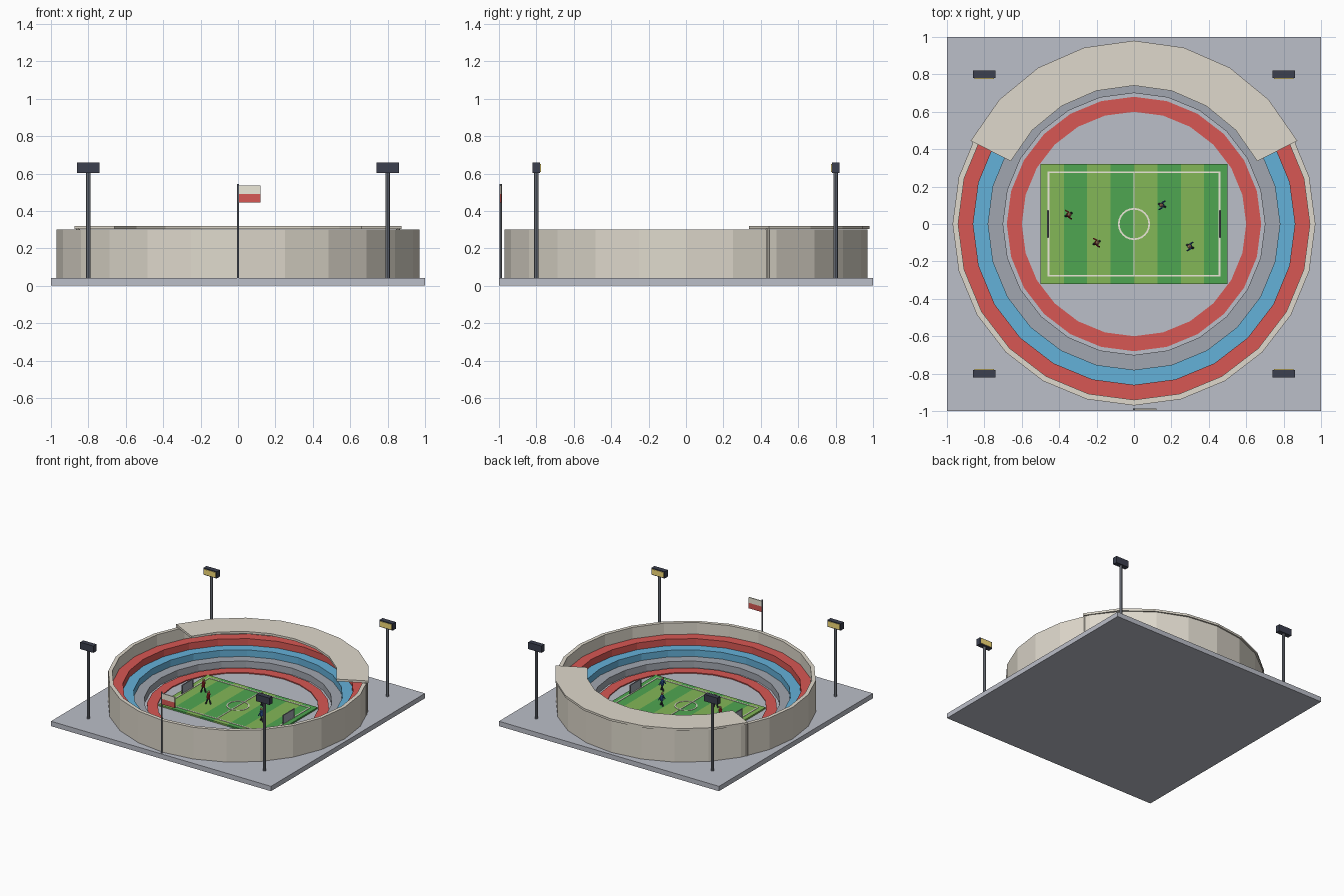
import bpy, bmesh
from math import sin, cos, pi, radians
from mathutils import Matrix, Vector

if "Cube" in bpy.data.objects:
    bpy.data.objects.remove(bpy.data.objects["Cube"])


def material(name, rgb):
    m = bpy.data.materials.new(name)
    lin = [(c / 255) ** 2.2 for c in rgb]
    m.diffuse_color = (*lin, 1)
    m.use_nodes = True
    m.node_tree.nodes["Principled BSDF"].inputs["Base Color"].default_value = m.diffuse_color
    return m


CREAM = material("cream", (222, 216, 203))
CONCRETE = material("concrete", (186, 189, 199))
STEP = material("step_grey", (160, 165, 174))
RED = material("red", (214, 88, 84))
BLUE = material("blue", (100, 175, 215))
LIGHT_GREEN = material("light_green", (130, 182, 88))
DARK_GREEN = material("dark_green", (80, 165, 82))
WHITE = material("white", (236, 232, 215))
STEEL = material("steel", (125, 130, 140))
DARK = material("dark", (62, 66, 80))
LAMP = material("lamp", (245, 220, 120))
SHIRT_RED = material("shirt_red", (190, 50, 55))
SHIRT_BLUE = material("shirt_blue", (60, 100, 170))
SKIN = material("skin", (205, 155, 120))


def finish(name, bm, mat):
    bmesh.ops.recalc_face_normals(bm, faces=bm.faces)
    me = bpy.data.meshes.new(name)
    bm.to_mesh(me)
    bm.free()
    ob = bpy.data.objects.new(name, me)
    me.materials.append(mat)
    bpy.context.collection.objects.link(ob)
    return ob


def box(name, lo, hi, mat):
    lo, hi = Vector(lo), Vector(hi)
    bm = bmesh.new()
    bmesh.ops.create_cube(bm, size=1, matrix=Matrix.Translation((lo + hi) / 2)
                          @ Matrix.Diagonal((*(hi - lo), 1)))
    return finish(name, bm, mat)


def rod(name, a, b, r, mat, sides=8):
    a, b = Vector(a), Vector(b)
    d = b - a
    bm = bmesh.new()
    bmesh.ops.create_cone(bm, cap_ends=True, segments=sides, radius1=r, radius2=r, depth=d.length,
                          matrix=Matrix.Translation((a + b) / 2)
                          @ d.to_track_quat('Z', 'Y').to_matrix().to_4x4())
    return finish(name, bm, mat)


def ring(name, r0, r1, z0, z1, mat, n=24, start=0, end=360):
    """Rectangular section swept round the z axis, full circle or arc."""
    closed = end - start == 360
    bm = bmesh.new()
    rows = []
    for i in range(n if closed else n + 1):
        a = radians(start + (end - start) * i / n)
        rows.append([bm.verts.new((r * cos(a), r * sin(a), z))
                     for r, z in ((r0, z0), (r1, z0), (r1, z1), (r0, z1))])
    for i in range(n):
        p, q = rows[i], rows[(i + 1) % len(rows)]
        for k in range(4):
            bm.faces.new((p[k], p[k - 1], q[k - 1], q[k]))
    if not closed:
        bm.faces.new(rows[0])
        bm.faces.new(rows[-1])
    return finish(name, bm, mat)


# Ground slab, running track, stepped stands and outer wall
G = 0.04
box("ground_slab", (-1, -1, 0), (1, 1, G), CONCRETE)
ring("running_track", 0.60, 0.68, G, 0.048, RED)
ring("lower_stand", 0.70, 0.78, G, 0.095, STEP)
ring("middle_stand", 0.78, 0.86, G, 0.15, BLUE)
ring("upper_stand", 0.86, 0.94, G, 0.205, RED)
ring("outer_wall", 0.94, 0.97, G, 0.30, CREAM)

# Roof over the rear stand with end posts
ring("stand_roof", 0.74, 0.98, 0.302, 0.32, CREAM, 8, 27, 153)
for a in (radians(27), radians(153)):
    x, y = 0.96 * cos(a), 0.96 * sin(a)
    rod("roof_post", (x, y, G), (x, y, 0.305), 0.01, CREAM)

# Pitch stripes and markings
for i in range(8):
    x = -0.5 + i * 0.125
    box("pitch_stripe", (x, -0.32, G), (x + 0.125, 0.32, 0.052),
        DARK_GREEN if i % 2 else LIGHT_GREEN)
Z0, Z1 = 0.05, 0.055
for s in (-1, 1):
    box("side_line", (-0.46, s * 0.277 - 0.005, Z0), (0.46, s * 0.277 + 0.005, Z1), WHITE)
    box("end_line", (s * 0.457 - 0.005, -0.28, Z0), (s * 0.457 + 0.005, 0.28, Z1), WHITE)
box("halfway_line", (-0.004, -0.28, Z0), (0.004, 0.28, Z1), WHITE)
ring("centre_circle", 0.077, 0.086, Z0, Z1, WHITE)

# Goals: posts, crossbar and net strands
for s in (-1, 1):
    x = s * 0.46
    for y in (-0.07, 0.07):
        rod("goal_post", (x, y, 0.05), (x, y, 0.125), 0.005, STEEL, 6)
    rod("goal_crossbar", (x, -0.073, 0.123), (x, 0.073, 0.123), 0.005, STEEL, 6)
    box("goal_net", (x - 0.001, -0.07, 0.052), (x + 0.001, 0.07, 0.122), STEP)


# Players in a running stance
def player(px, py, shirt, face):
    def p(x, y, z):
        return (px + face * x, py + y, 0.052 + z)
    rod("player_torso", p(0, 0, 0.045), p(0.003, 0, 0.085), 0.013, shirt)
    bm = bmesh.new()
    bmesh.ops.create_icosphere(bm, subdivisions=1, radius=0.012,
                               matrix=Matrix.Translation(p(0.004, 0, 0.1)))
    finish("player_head", bm, SKIN)
    for s in (-1, 1):
        rod("player_leg", p(0, s * 0.007, 0.048), p(s * 0.016, s * 0.008, 0), 0.006, DARK, 6)
        rod("player_arm", p(0, s * 0.014, 0.08), p(-s * 0.015, s * 0.022, 0.05), 0.0045, shirt, 6)


for x, y, shirt, f in ((-0.35, 0.05, SHIRT_RED, 1), (-0.2, -0.1, SHIRT_RED, 1),
                       (0.15, 0.1, SHIRT_BLUE, -1), (0.3, -0.12, SHIRT_BLUE, -1)):
    player(x, y, shirt, f)

# Corner floodlights, lamps facing the pitch
for sx in (-1, 1):
    for sy in (-1, 1):
        x, y = sx * 0.8, sy * 0.8
        rod("floodlight_pole", (x, y, G), (x, y, 0.61), 0.012, STEEL)
        box("floodlight_head", (x - 0.06, y - 0.02, 0.602), (x + 0.06, y + 0.02, 0.658), DARK)
        ys = sorted((y - sy * 0.018, y - sy * 0.024))
        box("floodlight_lamp", (x - 0.052, ys[0], 0.609), (x + 0.052, ys[1], 0.651), LAMP)

# Flag on the front edge
rod("flag_pole", (0, -0.99, G), (0, -0.99, 0.545), 0.006, STEEL)
box("flag_upper", (0, -0.994, 0.49), (0.12, -0.986, 0.535), WHITE)
box("flag_lower", (0, -0.994, 0.445), (0.12, -0.986, 0.49), RED)
